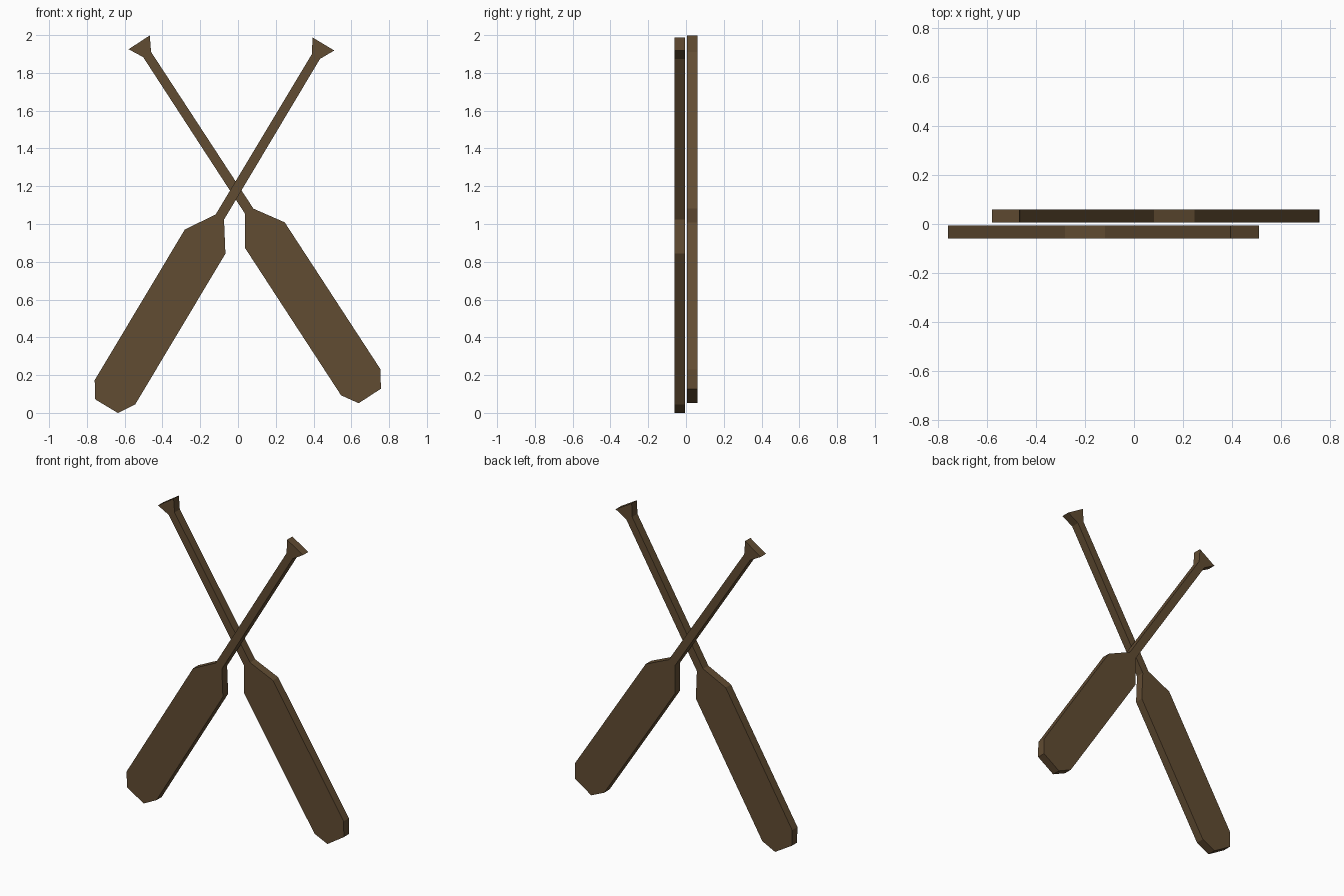
import bpy, bmesh, math
from mathutils import Vector

if "Cube" in bpy.data.objects:
    bpy.data.objects.remove(bpy.data.objects["Cube"])

wood = bpy.data.materials.new("dark brown wood")
wood.diffuse_color = (0.12, 0.072, 0.032, 1)
wood.use_nodes = True
wood.node_tree.nodes["Principled BSDF"].inputs["Base Color"].default_value = wood.diffuse_color

# Half outline of a paddle: (distance along shaft, half width)
HALF = [(-0.327, 0.070), (-0.241, 0.125), (0.689, 0.125),
        (0.840, 0.026), (1.831, 0.025), (1.908, 0.067)]


def paddle(name, angle, side, shift, y0, y1):
    """Extruded symmetric outline, leaning by angle from vertical."""
    along = Vector((math.sin(angle), 0, math.cos(angle)))
    across = Vector((math.cos(angle), 0, -math.sin(angle)))
    outline = HALF + [(t, -w) for t, w in reversed(HALF)]
    bm = bmesh.new()
    verts = [bm.verts.new(along * (t + shift) + across * (side + w) + Vector((0, y0, 0)))
             for t, w in outline]
    face = bm.faces.new(verts)
    ext = bmesh.ops.extrude_face_region(bm, geom=[face])
    bmesh.ops.translate(bm, vec=(0, y1 - y0, 0),
                        verts=[v for v in ext["geom"] if isinstance(v, bmesh.types.BMVert)])
    bmesh.ops.recalc_face_normals(bm, faces=bm.faces)
    me = bpy.data.meshes.new(name)
    bm.to_mesh(me)
    bm.free()
    me.materials.append(wood)
    ob = bpy.data.objects.new(name, me)
    bpy.context.collection.objects.link(ob)
    return ob


# Two crossed paddles, one in front of the other
paddle("front_paddle", math.radians(30.9), -0.615, 0.0, -0.06, -0.006)
paddle("rear_paddle", math.radians(-33.1), 0.633, 0.021, 0.006, 0.06)
